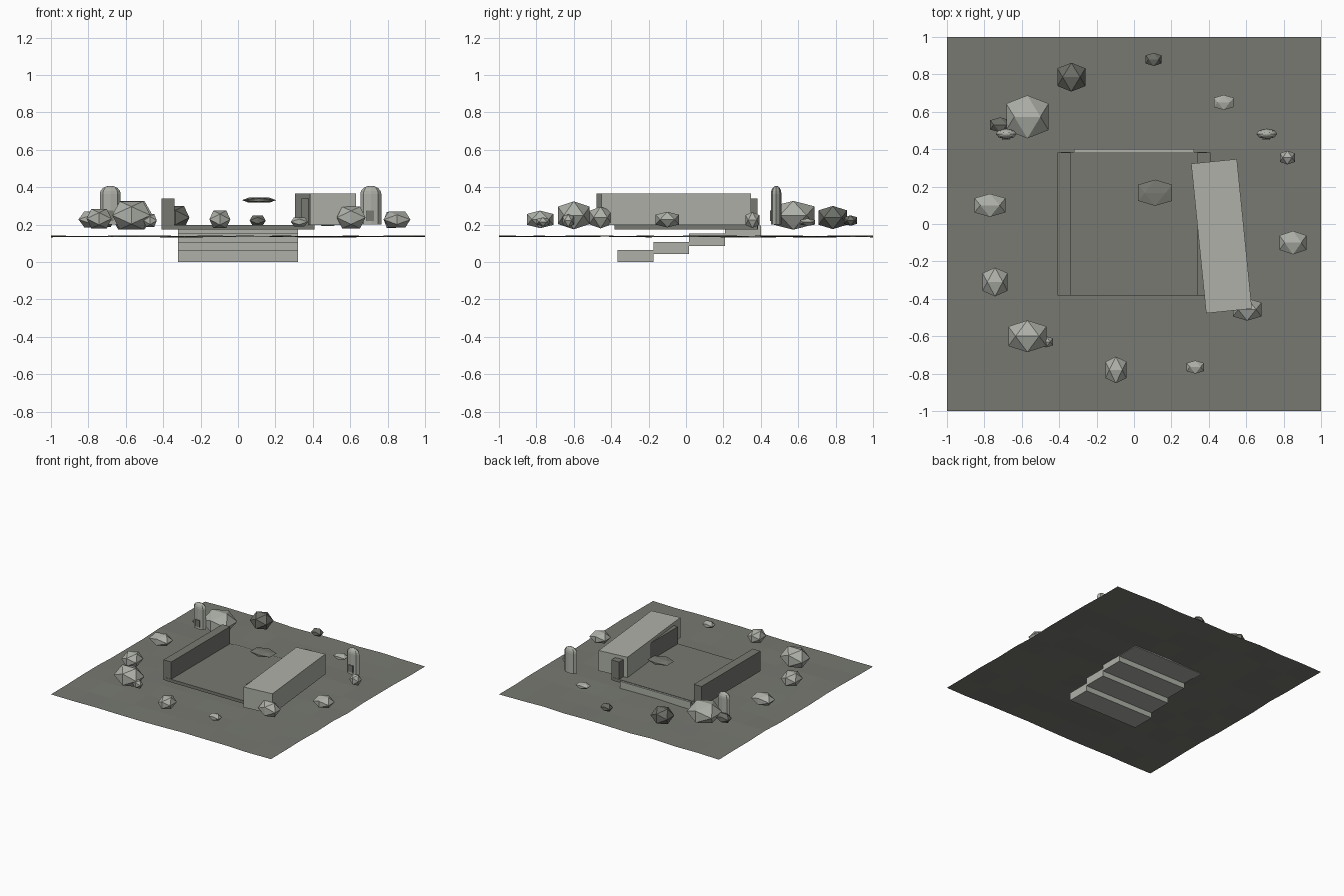
import bpy, bmesh, math, random
from mathutils import Matrix, Vector

if "Cube" in bpy.data.objects:
    bpy.data.objects.remove(bpy.data.objects["Cube"])

random.seed(4)


def material(name, rgb):
    m = bpy.data.materials.new(name)
    m.diffuse_color = (*rgb, 1)
    m.use_nodes = True
    m.node_tree.nodes["Principled BSDF"].inputs["Base Color"].default_value = m.diffuse_color
    return m


LIGHT = material("light stone", (0.42, 0.435, 0.39))
DARK = material("dark earth stone", (0.185, 0.19, 0.165))
ROCK_DARK = material("dark rock", (0.15, 0.155, 0.135))


def finish(name, bm, mat):
    bmesh.ops.recalc_face_normals(bm, faces=bm.faces)
    me = bpy.data.meshes.new(name)
    bm.to_mesh(me)
    bm.free()
    me.materials.append(mat)
    ob = bpy.data.objects.new(name, me)
    bpy.context.collection.objects.link(ob)
    return ob


def box(name, x, y, z, mat):
    """Box from (min, max) ranges."""
    bm = bmesh.new()
    size = Vector((x[1] - x[0], y[1] - y[0], z[1] - z[0]))
    bmesh.ops.create_cube(bm, size=1, matrix=Matrix.Diagonal((*size, 1)))
    ob = finish(name, bm, mat)
    ob.location = ((x[0] + x[1]) / 2, (y[0] + y[1]) / 2, (z[0] + z[1]) / 2)
    return ob


def rock(name, centre, half, mat):
    """Stretched icosahedron resting on an edge."""
    t = (1 + math.sqrt(5)) / 2
    bm = bmesh.new()
    for a in (-1, 1):
        for b in (-t, t):
            for p in ((a, 0, b), (0, b, a), (b, a, 0)):
                bm.verts.new([c + v * h / t for c, v, h in zip(centre, p, half)])
    bmesh.ops.convex_hull(bm, input=bm.verts)
    return finish(name, bm, mat)


# uneven ground sheet
bm = bmesh.new()
bmesh.ops.create_grid(bm, x_segments=10, y_segments=10, size=1)
for v in bm.verts:
    v.co.z = 0.137 + random.uniform(-0.005, 0.005)
finish("ground", bm, DARK)

# stairs going down underground
for i in range(4):
    y = -0.367 + 0.192 * i
    box(f"stair_{i + 1}", (-0.32, 0.32), (y, y + 0.192),
        (0.0435 * i, 0.0435 * i + 0.065), LIGHT)

# tomb floor and side walls
box("tomb_floor", (-0.39, 0.39), (-0.383, 0.385), (0.174, 0.199), DARK)
for s, side in ((-1, "left"), (1, "right")):
    box(f"tomb_wall_{side}", sorted((s * 0.34, s * 0.41)), (-0.381, 0.383),
        (0.175, 0.34), DARK)

# lid pushed aside
lid = box("tomb_lid", (0.345, 0.591), (-0.467, 0.337), (0.199, 0.366), LIGHT)
lid.rotation_euler.z = 0.1

# floating flat stone
rock("flat_stone", (0.113, 0.167, 0.331), (0.091, 0.07, 0.013), DARK)

# headstones: flattened octagonal columns with domed tops, dark niche in front
for x, side in ((-0.683, "left"), (0.71, "right")):
    bm = bmesh.new()
    rings = [(1, 0.2), (1, 0.365)]
    rings += [(math.cos(a), 0.365 + 0.043 * math.sin(a))
              for a in (math.radians(d) for d in (22, 45, 68, 84))]
    loops = []
    for r, z in rings:
        loops.append([bm.verts.new((x + 0.056 * r * math.cos(k * math.pi / 4),
                                    0.482 + 0.028 * r * math.sin(k * math.pi / 4), z))
                      for k in range(8)])
    for lo, hi in zip(loops, loops[1:]):
        for k in range(8):
            bm.faces.new((lo[k], lo[(k + 1) % 8], hi[(k + 1) % 8], hi[k]))
    bm.faces.new(loops[0][::-1])
    bm.faces.new(loops[-1])
    finish(f"headstone_{side}", bm, LIGHT)
    box(f"headstone_niche_{side}", (x - 0.022, x + 0.018), (0.45, 0.459),
        (0.22, 0.275), DARK)

# scattered rocks: centre, half sizes, colour
rocks = [
    ((-0.335, 0.785, 0.238), (0.075, 0.077, 0.062), ROCK_DARK),
    ((0.105, 0.88, 0.222), (0.043, 0.035, 0.028), ROCK_DARK),
    ((-0.715, 0.53, 0.222), (0.055, 0.04, 0.035), ROCK_DARK),
    ((0.48, 0.65, 0.213), (0.053, 0.04, 0.02), LIGHT),
    ((0.82, 0.355, 0.225), (0.04, 0.037, 0.043), LIGHT),
    ((0.85, -0.1, 0.227), (0.072, 0.063, 0.042), LIGHT),
    ((0.605, -0.457, 0.238), (0.077, 0.06, 0.058), LIGHT),
    ((0.328, -0.765, 0.215), (0.046, 0.035, 0.024), LIGHT),
    ((-0.097, -0.78, 0.228), (0.056, 0.071, 0.047), LIGHT),
    ((-0.57, -0.6, 0.25), (0.102, 0.085, 0.075), LIGHT),
    ((-0.47, -0.63, 0.222), (0.036, 0.03, 0.034), LIGHT),
    ((-0.743, -0.31, 0.232), (0.067, 0.077, 0.052), LIGHT),
    ((-0.77, 0.1, 0.228), (0.083, 0.062, 0.043), LIGHT),
    ((-0.57, 0.573, 0.25), (0.113, 0.115, 0.077), LIGHT),
]
for i, (centre, half, mat) in enumerate(rocks):
    rock(f"rock_{i + 1}", centre, half, mat)
